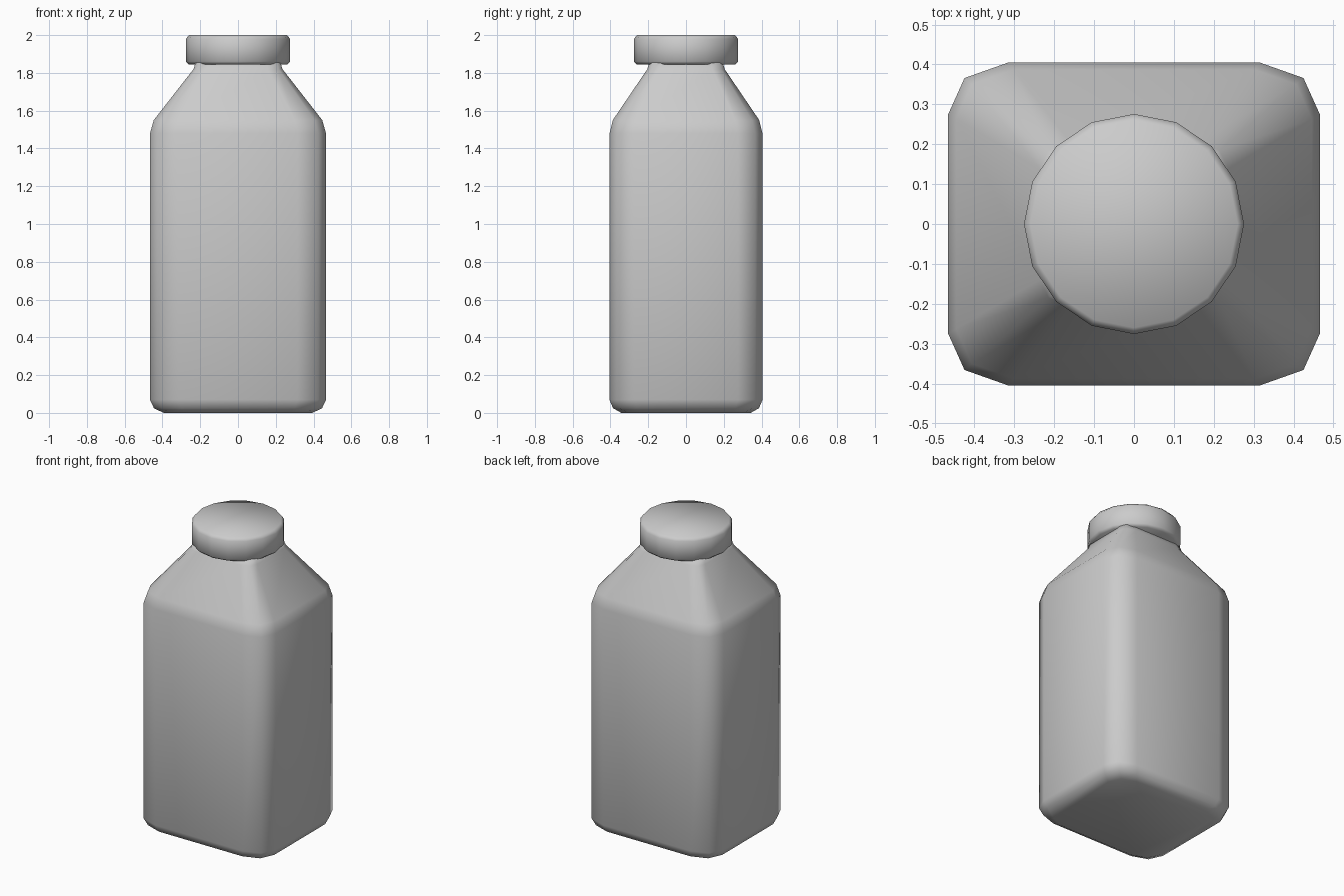
import bpy, bmesh, math

if "Cube" in bpy.data.objects:
    bpy.data.objects.remove(bpy.data.objects["Cube"])


def loft(name, section, profile):
    """Stack scaled copies of a section at (scale, z) and skin them."""
    bm = bmesh.new()
    rings = [[bm.verts.new((x * s, y * s, z)) for x, y in section]
             for s, z in profile]
    n = len(section)
    for a, b in zip(rings, rings[1:]):
        for i in range(n):
            j = (i + 1) % n
            bm.faces.new((a[i], a[j], b[j], b[i]))
    bm.faces.new(list(reversed(rings[0])))
    bm.faces.new(rings[-1])
    for f in bm.faces:
        f.smooth = True
    mesh = bpy.data.meshes.new(name)
    bm.to_mesh(mesh)
    bm.free()
    obj = bpy.data.objects.new(name, mesh)
    bpy.context.collection.objects.link(obj)
    return obj


# Bottle body: rectangle with faceted corners, mirrored from one quarter
corner = [(0.466, 0.275), (0.425, 0.366), (0.315, 0.405)]
half = corner + [(-x, y) for x, y in reversed(corner)]
section = half + [(-x, -y) for x, y in half]
loft("bottle_body", section,
     [(0.845, 0.0), (0.955, 0.025), (1.0, 0.07), (1.0, 1.48),
      (0.957, 1.55), (0.505, 1.82), (0.482, 1.855)])

# Round cap with bevelled rims
circle = [(math.cos(i * math.tau / 16), math.sin(i * math.tau / 16))
          for i in range(16)]
loft("cap", circle,
     [(0.26, 1.845), (0.276, 1.86), (0.276, 1.98), (0.26, 2.0)])
